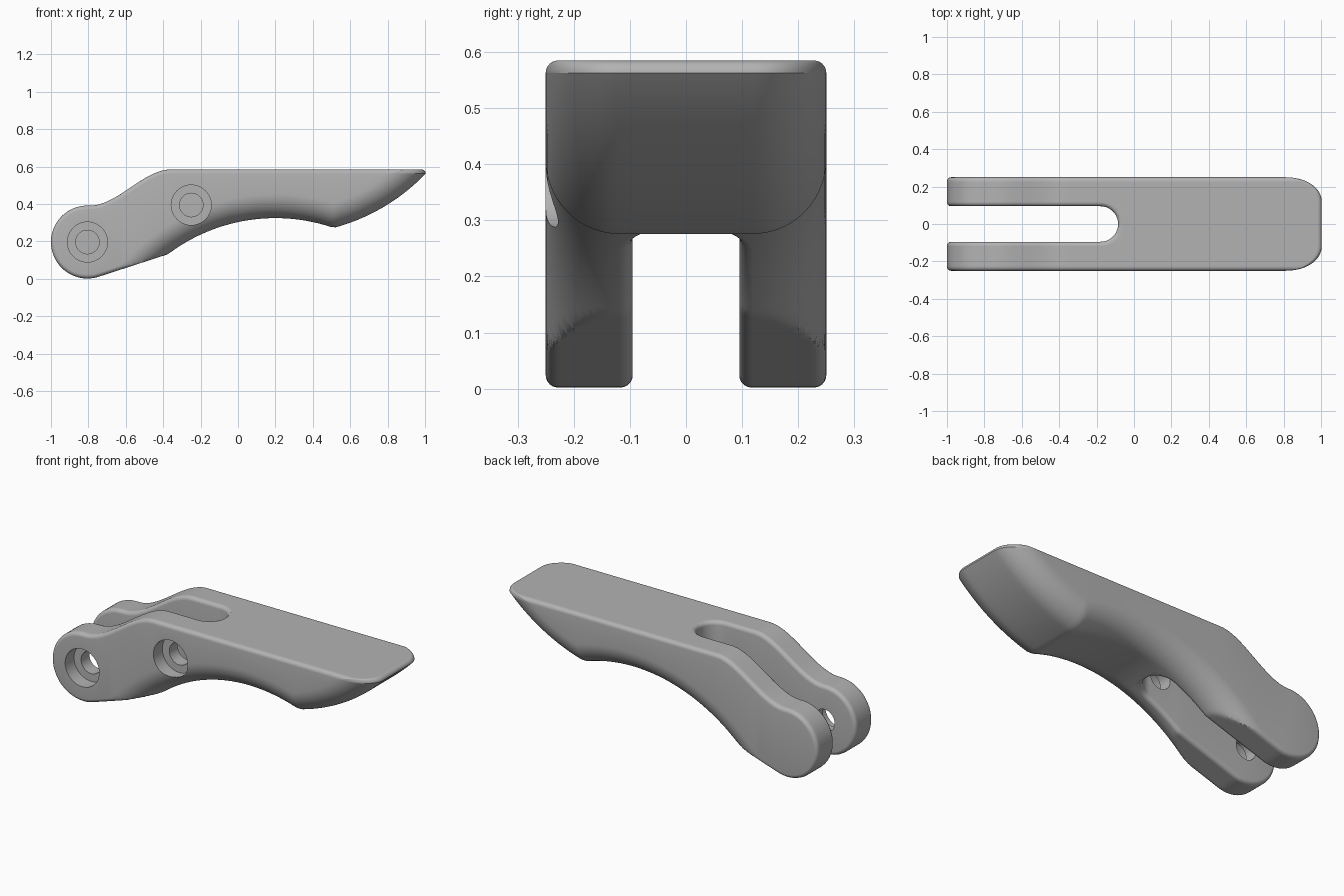
import bpy, bmesh
from math import sqrt, hypot, sin, cos, pi

cube = bpy.data.objects.get("Cube")
if cube:
    bpy.data.objects.remove(cube)

HALF, SLOT, SLOT_X = 0.25, 0.095, -0.18      # half width, slot half width, slot arc centre
EDGE, UNDER = 0.022, 0.13                    # small edge radius, large underside radius
CX, CZ, CR = -0.805, 0.197, 0.195            # round fork end
TANGENT_X, TOP, RIDGE_X = -0.745, 0.585, 0.5


def span(a, b, n):
    return [a + (b - a) * i / n for i in range(n)]


def fillet(d, r):
    """Inward offset of a rounded edge at distance d from the wall."""
    d = min(max(d, 0), r)
    return r - sqrt(max(r * r - (r - d) ** 2, 0))


def slot_edge(x):
    if x <= SLOT_X:
        return SLOT
    return sqrt(max(SLOT ** 2 - (x - SLOT_X) ** 2, 0))


def tip_end(off):
    return 0.242 + sqrt((1.055 - off) ** 2 - (1.293 - TOP + EDGE) ** 2)


def section(x, y):
    """Upper and lower surface points for a station x and a width y."""
    d_out = HALF - y
    d_in = (y if x < SLOT_X else hypot(x - SLOT_X, y)) - SLOT
    if x < SLOT_X or d_in < EDGE:
        e_in = fillet(d_in, EDGE)
    else:
        e_in = 0
    e = max(fillet(d_out, EDGE), e_in)
    big = max(fillet(d_out, UNDER), e_in)
    r = CR - e
    # round fork end
    if x < CX:
        x = CX + (x - CX) * r / CR
        h = sqrt(max(r * r - (x - CX) ** 2, 0))
        return (x, y, CZ + h), (x, y, CZ - h)
    # rounded tip follows the underside
    if x > RIDGE_X:
        end = tip_end(big)
        x = RIDGE_X + (x - RIDGE_X) * (end - RIDGE_X) / (1 - RIDGE_X)
        e = max(e, fillet(end - x, EDGE))
    # top: low shoulder rising to the flat grip
    t = min(max((x + 0.79) / 0.43, 0), 1)
    low = CZ + CR
    slope = (TOP - low) * 6 * t * (1 - t) / 0.43
    zt = low + (TOP - low) * t * t * (3 - 2 * t) - e * sqrt(1 + slope ** 2)
    # underside: fork flat, finger arch, tip curve
    if x < TANGENT_X:
        zb = CZ - sqrt(max(r * r - (x - CX) ** 2, 0))
    elif x <= RIDGE_X:
        flat = 0.0115 + (x - TANGENT_X) * 0.325 + e * 1.05 if x < -0.2 else 0
        arch = -0.625 + sqrt(max((0.95 + big) ** 2 - (x - 0.2) ** 2, 0))
        zb = max(flat, arch)
    else:
        zb = 1.293 - sqrt(max((1.055 - big) ** 2 - (x - 0.242) ** 2, 0))
    return (x, y, zt), (x, y, min(zb, zt))


# stations along the length
xs = [CX - CR * cos(a) for a in span(0, pi / 2, 18)]
xs += span(CX, TANGENT_X, 3) + span(TANGENT_X, SLOT_X, 40)
xs += [SLOT_X + SLOT * sin(a) for a in span(0, pi / 2, 14)]
xs += span(SLOT_X + SLOT, SLOT_X + SLOT + EDGE, 8) + span(SLOT_X + SLOT + EDGE, RIDGE_X, 30)
xs += span(RIDGE_X, 0.95, 20) + [0.95 + 0.05 * sin(a) for a in span(0, pi / 2, 10)] + [1.0]

bm = bmesh.new()
for side in (1, -1):
    tops, bottoms = [], []
    for x in xs:
        inner = slot_edge(x)
        ys = [inner + EDGE * (1 - cos(a)) for a in span(0, pi / 2, 6)]
        ys += span(inner + EDGE, HALF - UNDER, 3)
        ys += [HALF - UNDER * (1 - sin(a)) for a in span(0, pi / 2, 14)] + [HALF]
        pairs = [section(x, y) for y in ys]
        tops.append([bm.verts.new((p[0], side * p[1], p[2])) for p, q in pairs])
        bottoms.append([bm.verts.new((q[0], side * q[1], q[2])) for p, q in pairs])
    last = len(tops[0]) - 1
    for i in range(len(xs) - 1):
        for g in (tops, bottoms):
            for j in range(last):
                bm.faces.new((g[i][j], g[i + 1][j], g[i + 1][j + 1], g[i][j + 1]))
        # outer wall, and slot wall where there is a slot
        for j in ((0, last) if slot_edge(xs[i]) > 1e-4 else (last,)):
            bm.faces.new((tops[i][j], tops[i + 1][j], bottoms[i + 1][j], bottoms[i][j]))
bmesh.ops.remove_doubles(bm, verts=bm.verts, dist=1e-5)
bmesh.ops.recalc_face_normals(bm, faces=bm.faces)

mesh = bpy.data.meshes.new("lever_body")
bm.to_mesh(mesh)
bm.free()
lever = bpy.data.objects.new("lever_body", mesh)
bpy.context.collection.objects.link(lever)

grey = bpy.data.materials.new("plain grey")
grey.use_nodes = True
grey.diffuse_color = (0.45, 0.45, 0.45, 1)
grey.node_tree.nodes["Principled BSDF"].inputs["Base Color"].default_value = grey.diffuse_color
mesh.materials.append(grey)


def drill(name, x, z, radius, y0, y1):
    """Bore a hole along y through the front arm."""
    bpy.ops.mesh.primitive_cylinder_add(vertices=48, radius=radius, depth=y1 - y0,
                                        location=(x, (y0 + y1) / 2, z), rotation=(pi / 2, 0, 0))
    cutter = bpy.context.object
    cutter.name = name
    cutter.data.materials.append(grey)
    bpy.context.view_layer.objects.active = lever
    mod = lever.modifiers.new(name, 'BOOLEAN')
    mod.operation, mod.solver, mod.object = 'DIFFERENCE', 'EXACT', cutter
    bpy.ops.object.modifier_apply(modifier=name)
    bpy.data.objects.remove(cutter)


# counterbored pivot and pin holes
for name, x, z in (("pivot", CX, CZ), ("pin", -0.25, 0.395)):
    drill(name + "_bore", x, z, 0.063, -0.3, 0.0)
    drill(name + "_counterbore", x, z, 0.107, -0.3, -0.17)

bpy.ops.object.select_all(action='DESELECT')
lever.select_set(True)
bpy.context.view_layer.objects.active = lever
bpy.ops.object.shade_smooth_by_angle(angle=pi / 7)
